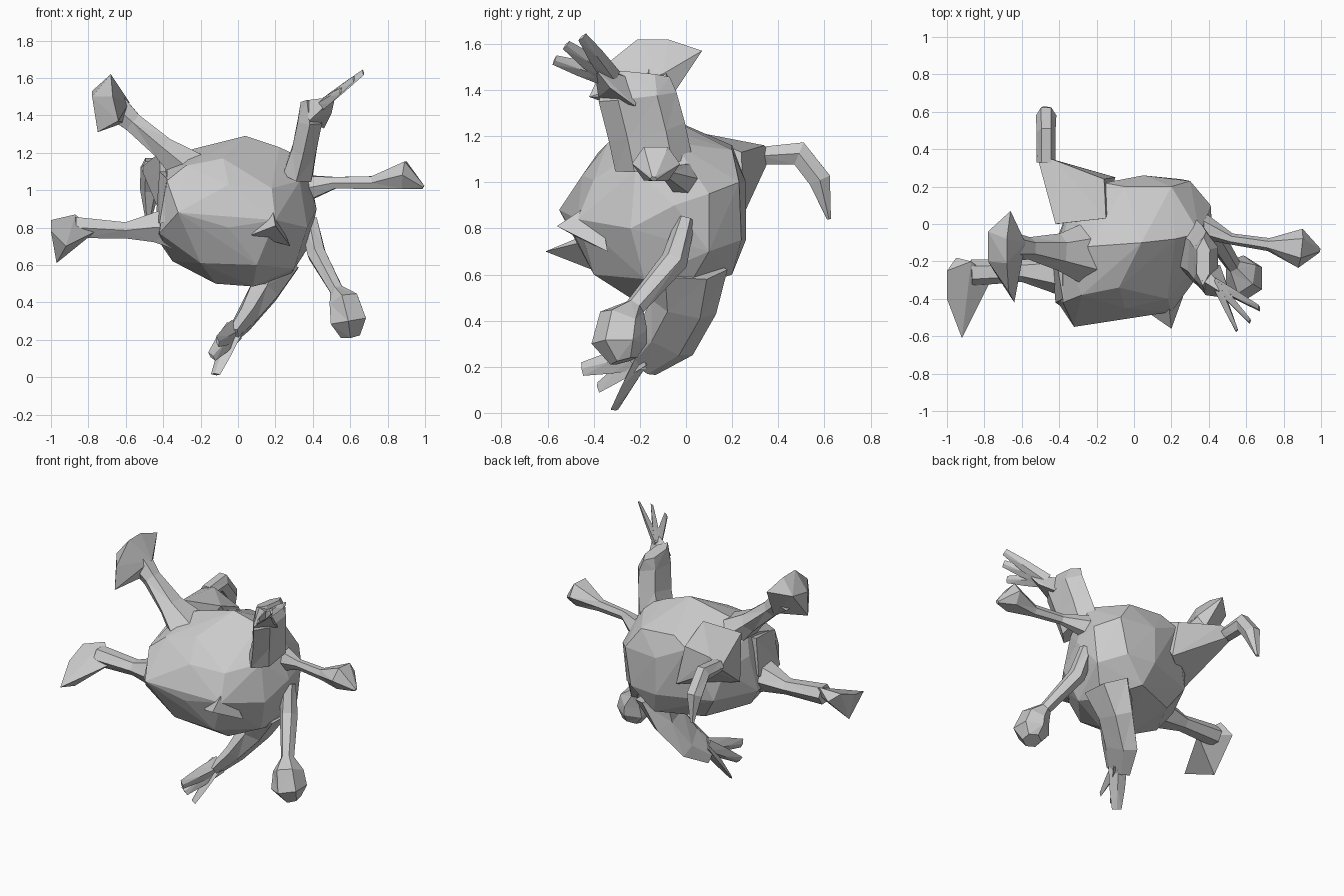
import bpy, bmesh, math
from mathutils import Vector


def finish(name, bm):
    bmesh.ops.triangulate(bm, faces=bm.faces[:])
    bmesh.ops.recalc_face_normals(bm, faces=bm.faces[:])
    me = bpy.data.meshes.new(name)
    bm.to_mesh(me)
    bm.free()
    ob = bpy.data.objects.new(name, me)
    bpy.context.collection.objects.link(ob)
    return ob


def skin(name, rings):
    """Join rings of points into a closed skin."""
    bm = bmesh.new()
    vs = [[bm.verts.new(p) for p in r] for r in rings]
    n = len(vs[0])
    for a, b in zip(vs, vs[1:]):
        for i in range(n):
            j = (i + 1) % n
            bm.faces.new((a[i], a[j], b[j], b[i]))
    bm.faces.new(vs[0][::-1])
    bm.faces.new(vs[-1])
    return finish(name, bm)


def tube(name, side, sections, n=6):
    """Sections: x, y, z, half-width along side, half-width across it."""
    pts = [Vector(s[:3]) for s in sections]
    rings = []
    for k, s in enumerate(sections):
        t = (pts[min(k + 1, len(pts) - 1)] - pts[max(k - 1, 0)]).normalized()
        u = Vector(side)
        u = (u - t * u.dot(t)).normalized()
        w = t.cross(u)
        rings.append([pts[k] + u * s[3] * math.cos(a) + w * s[4] * math.sin(a)
                      for a in (2 * math.pi * i / n for i in range(n))])
    return skin(name, rings)


def hull(name, points):
    bm = bmesh.new()
    for p in points:
        bm.verts.new(p)
    bmesh.ops.convex_hull(bm, input=bm.verts[:])
    loose = [v for v in bm.verts if not v.link_faces]
    bmesh.ops.delete(bm, geom=loose, context='VERTS')
    return finish(name, bm)


def fingers(name, root, tips, w):
    for i, tip in enumerate(tips):
        r, t = Vector(root), Vector(tip)
        m = r.lerp(t, 0.55)
        tube(f"{name}_{i + 1}", (0.1, 0.6, 0.8),
             [(*r, w, w * 0.6), (*m, w * 0.8, w * 0.4), (*t, w * 0.5, w * 0.15)], 4)


# Body: coarse faceted lump
top = [(0.04, -0.1, 1.29), (-0.24, -0.12, 1.22), (0.22, -0.08, 1.23), (-0.05, 0.2, 1.16),
       (0.2, 0.2, 1.14), (-0.16, 0.22, 1.1), (0.35, -0.05, 1.17), (-0.38, -0.12, 1.14),
       (-0.08, -0.34, 1.17), (-0.28, -0.38, 1.13)]
front = [(-0.05, -0.45, 1.03), (-0.32, -0.55, 0.88), (-0.38, -0.42, 1.05), (0.2, -0.47, 0.84),
         (0.18, -0.4, 1.01), (0.33, -0.22, 1.05), (0.37, -0.24, 0.8), (0.42, -0.05, 0.9),
         (-0.05, -0.5, 0.8), (-0.42, -0.4, 0.77), (-0.44, -0.15, 0.75), (-0.41, -0.1, 1.0)]
back = [(0.41, 0.1, 0.95), (0.3, 0.23, 1.0), (0.05, 0.26, 1.0), (0.05, 0.26, 0.75),
        (0.25, 0.24, 0.75), (-0.3, 0.13, 0.75), (0.38, 0.1, 0.7), (-0.35, 0.08, 0.95)]
bottom = [(0.27, 0.0, 0.53), (0.08, -0.22, 0.485), (-0.12, -0.2, 0.5), (0.1, 0.2, 0.6),
          (-0.35, -0.2, 0.62), (-0.2, -0.4, 0.61), (0.1, -0.4, 0.6), (0.3, -0.18, 0.58),
          (-0.2, 0.08, 0.6)]
hull("body", top + front + back + bottom)

# Fold and small front spike on the body
hull("side_fold", [(-0.42, -0.42, 0.82), (-0.44, -0.16, 0.84), (-0.3, -0.5, 0.86),
                   (-0.38, -0.4, 1.06), (-0.42, -0.16, 1.1), (-0.29, -0.42, 1.06),
                   (-0.2, -0.15, 1.1)])
hull("front_spike", [(0.2, -0.56, 0.81), (0.07, -0.47, 0.76), (0.18, -0.38, 0.93),
                     (0.28, -0.34, 0.7)])

# Upper left limb with hooked club
tube("upper_left_limb", (0, 1, 0), [
    (-0.22, -0.16, 1.08, 0.19, 0.13), (-0.4, -0.15, 1.225, 0.10, 0.07),
    (-0.56, -0.13, 1.36, 0.06, 0.06), (-0.66, -0.12, 1.45, 0.08, 0.08)])
hull("upper_left_club", [
    (-0.66, 0.07, 1.57), (-0.68, -0.21, 1.62), (-0.68, -0.08, 1.62), (-0.78, -0.04, 1.53),
    (-0.78, -0.2, 1.5), (-0.75, -0.25, 1.31), (-0.64, -0.42, 1.37), (-0.67, -0.36, 1.5),
    (-0.58, -0.1, 1.47), (-0.61, -0.07, 1.36)])

# Left limb with drooping tip
tube("left_limb", (0, 1, 0), [
    (-0.32, -0.27, 0.80, 0.14, 0.14), (-0.45, -0.26, 0.80, 0.10, 0.09),
    (-0.6, -0.25, 0.785, 0.06, 0.05), (-0.87, -0.26, 0.80, 0.07, 0.065)])
hull("left_tip", [
    (-0.87, -0.2, 0.87), (-1.0, -0.25, 0.84), (-0.95, -0.18, 0.8), (-0.97, -0.38, 0.61),
    (-0.92, -0.61, 0.7), (-0.87, -0.38, 0.75), (-1.0, -0.4, 0.78), (-0.76, -0.29, 0.78)])

# Back limb with broad pyramid root
hull("back_limb_root", [
    (-0.42, 0.0, 1.2), (-0.15, 0.03, 1.22), (-0.16, 0.24, 1.13), (-0.1, 0.25, 0.86),
    (-0.41, 0.0, 0.86), (-0.52, 0.37, 1.12), (-0.42, 0.34, 1.16), (-0.46, 0.34, 1.07)])
tube("back_limb", (1, 0, 0), [
    (-0.47, 0.33, 1.115, 0.05, 0.045), (-0.47, 0.49, 1.125, 0.05, 0.06),
    (-0.47, 0.58, 1.01, 0.055, 0.055), (-0.48, 0.62, 0.84, 0.015, 0.01)])

# Right limb with pointed club
tube("right_limb", (0, 1, 0), [
    (0.36, -0.01, 1.01, 0.07, 0.08), (0.52, -0.08, 1.04, 0.03, 0.035),
    (0.72, -0.11, 1.04, 0.035, 0.04), (0.89, -0.13, 1.08, 0.105, 0.085),
    (0.99, -0.14, 1.015, 0.015, 0.012)])

# Upper right arm and hand
tube("upper_right_arm", (0, 1, 0), [
    (0.32, -0.14, 1.08, 0.17, 0.09), (0.355, -0.17, 1.22, 0.17, 0.075),
    (0.385, -0.21, 1.37, 0.17, 0.075), (0.37, -0.2, 1.47, 0.13, 0.04)])
hull("upper_right_palm", [
    (0.36, -0.2, 1.44), (0.38, -0.38, 1.37), (0.46, -0.22, 1.33),
    (0.5, -0.33, 1.41), (0.52, -0.4, 1.5), (0.36, -0.3, 1.48)])
fingers("upper_right_finger", (0.44, -0.32, 1.45),
        [(0.67, -0.45, 1.63), (0.62, -0.52, 1.595), (0.55, -0.57, 1.53)], 0.045)

# Lower right limb with rounded club
tube("lower_right_limb", (0, 1, 0), [
    (0.38, 0.0, 0.84, 0.04, 0.05), (0.42, -0.05, 0.66, 0.06, 0.055),
    (0.53, -0.22, 0.46, 0.045, 0.04), (0.57, -0.27, 0.40, 0.11, 0.09),
    (0.59, -0.29, 0.30, 0.12, 0.11), (0.6, -0.27, 0.225, 0.06, 0.06)])

# Lower arm and hand
tube("lower_arm", (0, 1, 0), [
    (0.21, 0.0, 0.63, 0.18, 0.14), (0.14, -0.01, 0.46, 0.145, 0.09),
    (0.04, -0.09, 0.31, 0.14, 0.06), (-0.04, -0.2, 0.21, 0.09, 0.035)])
fingers("lower_finger", (-0.02, -0.18, 0.25),
        [(-0.11, -0.45, 0.19), (-0.14, -0.38, 0.11), (-0.12, -0.31, 0.015)], 0.06)
